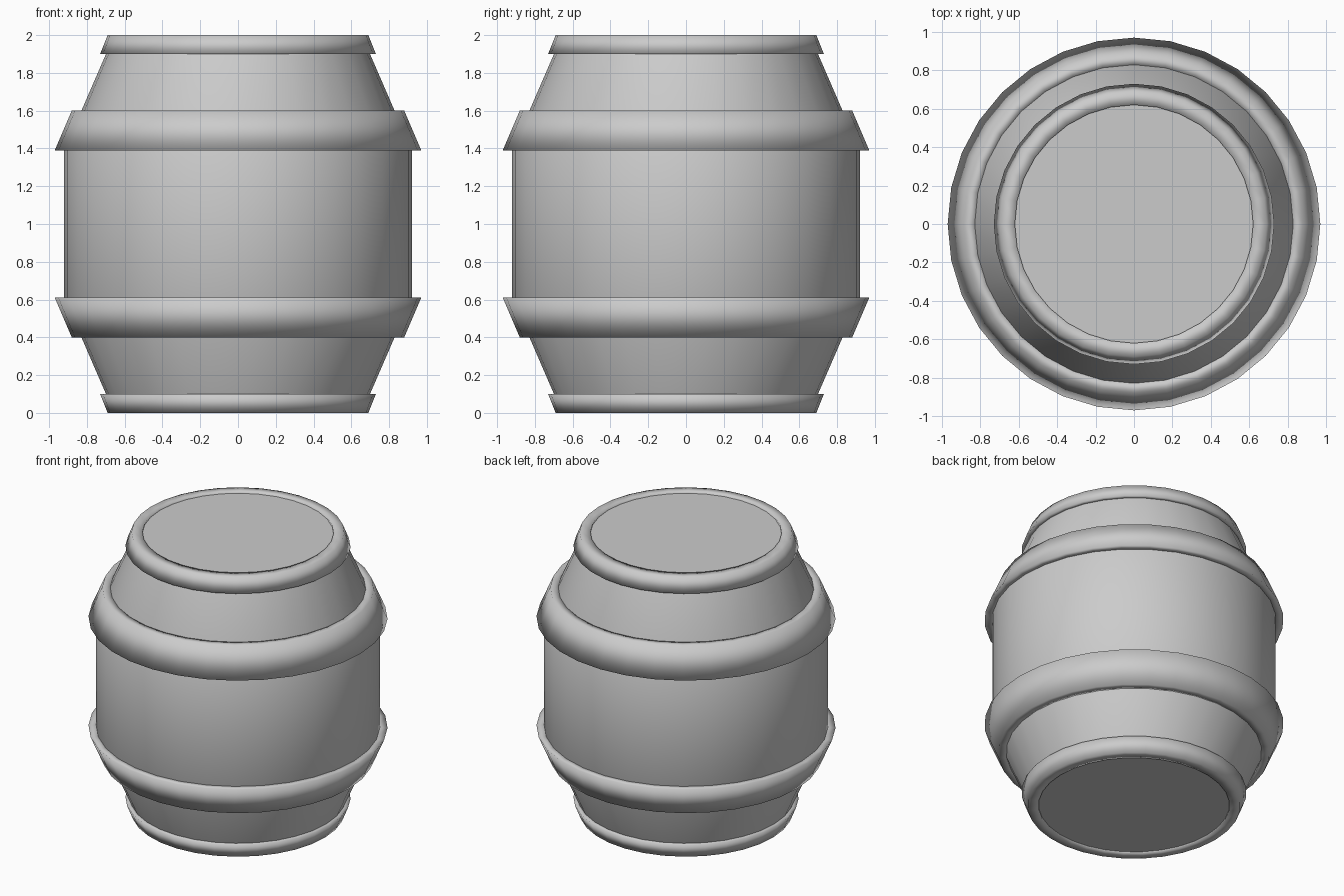
import bpy, bmesh, math

SIDES = 32

old = bpy.data.objects.get("Cube")
if old:
    bpy.data.objects.remove(old, do_unlink=True)

metal = bpy.data.materials.new("plain_grey")
metal.use_nodes = True
GREY = (0.6, 0.6, 0.6, 1)
metal.diffuse_color = GREY
metal.node_tree.nodes["Principled BSDF"].inputs["Base Color"].default_value = GREY


def lathe(name, profile, ring):
    """Spin (radius, z) points round z; a ring closes its section, otherwise ends are capped."""
    bm = bmesh.new()
    loops = []
    for r, z in profile:
        loops.append([bm.verts.new((r * math.cos(a), r * math.sin(a), z))
                      for a in (math.tau * i / SIDES for i in range(SIDES))])
    pairs = list(zip(loops, loops[1:]))
    if ring:
        pairs.append((loops[-1], loops[0]))
    for low, high in pairs:
        for i in range(SIDES):
            j = (i + 1) % SIDES
            bm.faces.new((low[i], low[j], high[j], high[i]))
    caps = [] if ring else [bm.faces.new(loops[0]), bm.faces.new(loops[-1])]
    bmesh.ops.recalc_face_normals(bm, faces=bm.faces)
    # Smooth sides with crisp, flat end caps
    for f in bm.faces:
        f.smooth = f not in caps
    for f in caps:
        for e in f.edges:
            e.smooth = False
    mesh = bpy.data.meshes.new(name)
    bm.to_mesh(mesh)
    bm.free()
    obj = bpy.data.objects.new(name, mesh)
    mesh.materials.append(metal)
    bpy.context.collection.objects.link(obj)
    return obj


# Barrel body with tapered shoulders and flat lids just below the rims
lathe("barrel_body", [(0.66, 0.01), (0.92, 0.61), (0.92, 1.39), (0.66, 1.99)], False)

# Flared hoops and end rims, made for the top and mirrored to the bottom
hoop = [(0.91, 1.39), (0.97, 1.39), (0.88, 1.6), (0.82, 1.6)]
rim = [(0.69, 1.9), (0.73, 1.9), (0.69, 2.0), (0.62, 2.0), (0.62, 1.98)]
for part, section in (("hoop", hoop), ("rim", rim)):
    lathe("upper_" + part, section, True)
    lathe("lower_" + part, [(r, 2 - z) for r, z in section], True)
